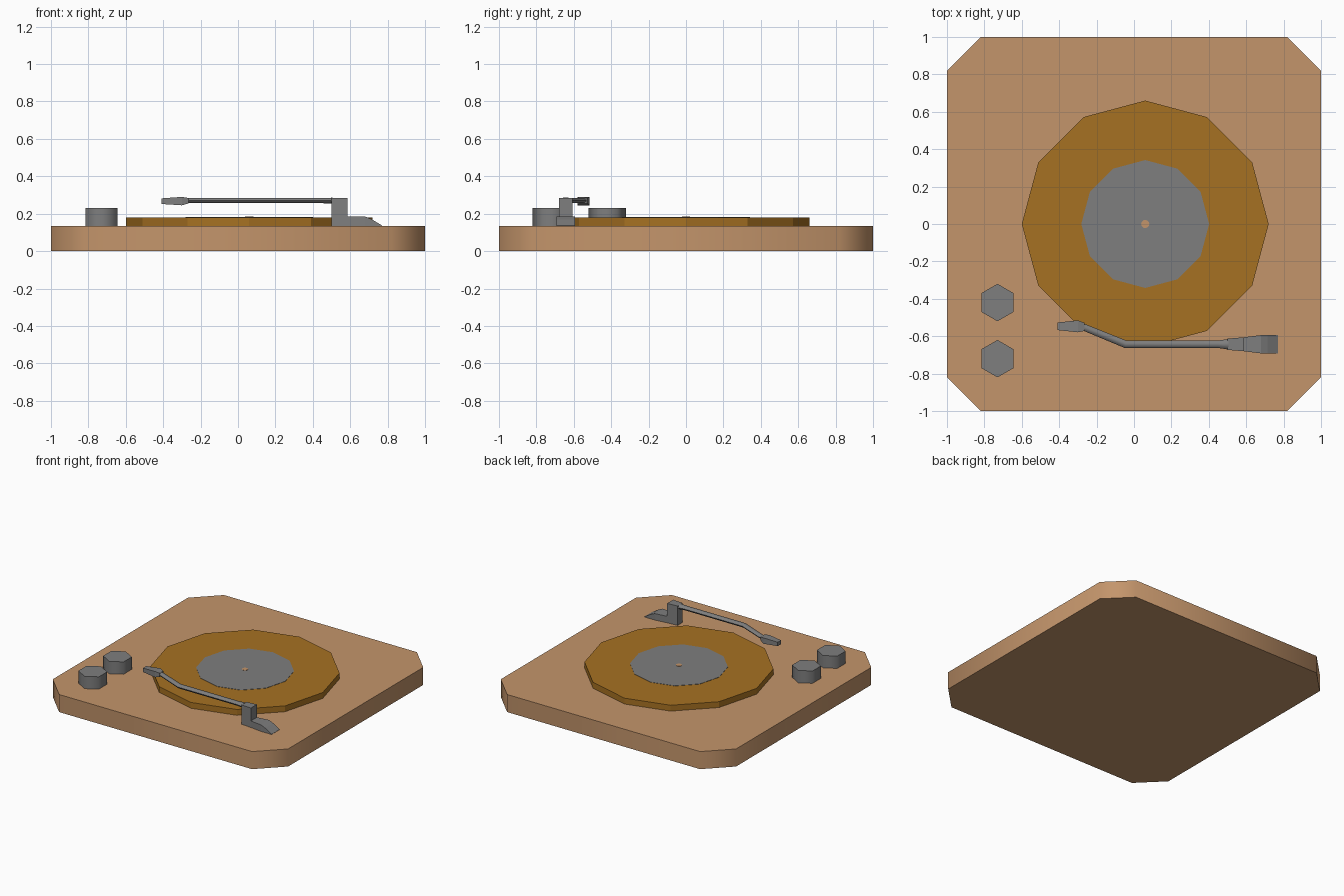
import bpy, bmesh, math
from mathutils import Vector

cube = bpy.data.objects.get("Cube")
if cube:
    bpy.data.objects.remove(cube, do_unlink=True)


def material(name, rgb):
    m = bpy.data.materials.new(name)
    m.use_nodes = True
    m.diffuse_color = (*rgb, 1)
    m.node_tree.nodes["Principled BSDF"].inputs["Base Color"].default_value = (*rgb, 1)
    return m


WOOD = material("light wood", (0.55, 0.30, 0.147))
GOLD = material("amber brown", (0.38, 0.165, 0.016))
GREY = material("mid grey", (0.21, 0.21, 0.21))


def loft(name, rings, mat, smooth=0):
    """Skin a list of equal rings and cap both ends."""
    bm = bmesh.new()
    rows = [[bm.verts.new(p) for p in ring] for ring in rings]
    n = len(rows[0])
    for a, b in zip(rows, rows[1:]):
        for i in range(n):
            j = (i + 1) % n
            bm.faces.new((a[i], a[j], b[j], b[i]))
    bm.faces.new(rows[0])
    bm.faces.new(rows[-1])
    bmesh.ops.recalc_face_normals(bm, faces=bm.faces)
    me = bpy.data.meshes.new(name)
    bm.to_mesh(me)
    bm.free()
    ob = bpy.data.objects.new(name, me)
    bpy.context.collection.objects.link(ob)
    me.materials.append(mat)
    if smooth:
        bpy.ops.object.select_all(action="DESELECT")
        bpy.context.view_layer.objects.active = ob
        ob.select_set(True)
        bpy.ops.object.shade_smooth_by_angle(angle=math.radians(smooth))
    return ob


def prism(name, outline, z0, z1, mat, smooth=0):
    return loft(name, [[(x, y, z) for x, y in outline] for z in (z0, z1)], mat, smooth)


def polygon(cx, cy, r, n, start=0):
    angles = [start + math.tau * i / n for i in range(n)]
    return [(cx + r * math.cos(a), cy + r * math.sin(a)) for a in angles]


def section(x, y, half, z0, z1):
    return [(x, y - half, z0), (x, y + half, z0), (x, y + half, z1), (x, y - half, z1)]


# Plinth with cut corners
DECK = 0.135
c = 0.82
corners = [(1, -c), (1, c), (c, 1), (-c, 1), (-1, c), (-1, -c), (-c, -1), (c, -1)]
prism("plinth", corners, 0, DECK, WOOD, 50)

# Platter, label and spindle
PX = 0.06
prism("platter", polygon(PX, 0, 0.66, 12), DECK, 0.18, GOLD)
prism("label", polygon(PX, 0, 0.342, 12), 0.175, 0.182, GREY)
prism("spindle", polygon(PX, 0, 0.022, 10), 0.175, 0.184, WOOD)

# Control knobs
for label, y in (("front", -0.72), ("rear", -0.42)):
    prism(label + "_knob", polygon(-0.73, y, 0.1, 6, math.pi / 6), DECK, 0.23, GREY, 61)

# Tonearm post and sloping foot
AY = -0.643
loft("arm_post", [section(0.5, AY, 0.03, DECK, 0.284),
                  section(0.585, AY, 0.037, DECK, 0.284)], GREY)
loft("arm_foot", [section(0.585, AY, 0.037, DECK, 0.185),
                  section(0.68, AY, 0.049, DECK, 0.185),
                  section(0.715, AY, 0.049, DECK, 0.17),
                  section(0.77, AY, 0.049, DECK, DECK + 0.002)], GREY)


# Bent hexagonal tonearm, flaring into the post
def hexagon(x, y, rw, rh, skew=0):
    return [(x + skew * rw * math.cos(a), y + rw * math.cos(a), 0.27 + rh * math.sin(a))
            for a in (math.tau * i / 6 for i in range(6))]


loft("tonearm", [hexagon(-0.28, -0.547, 0.017, 0.015, 0.4),
                 hexagon(-0.045, AY, 0.02, 0.016, 0.2),
                 hexagon(0.45, AY, 0.02, 0.016),
                 hexagon(0.505, AY, 0.028, 0.018)], GREY, 61)

# Headshell
loft("headshell", [section(-0.41, -0.547, 0.02, 0.252, 0.282),
                   section(-0.3, -0.547, 0.032, 0.245, 0.29),
                   section(-0.265, -0.55, 0.022, 0.255, 0.284)], GREY)
